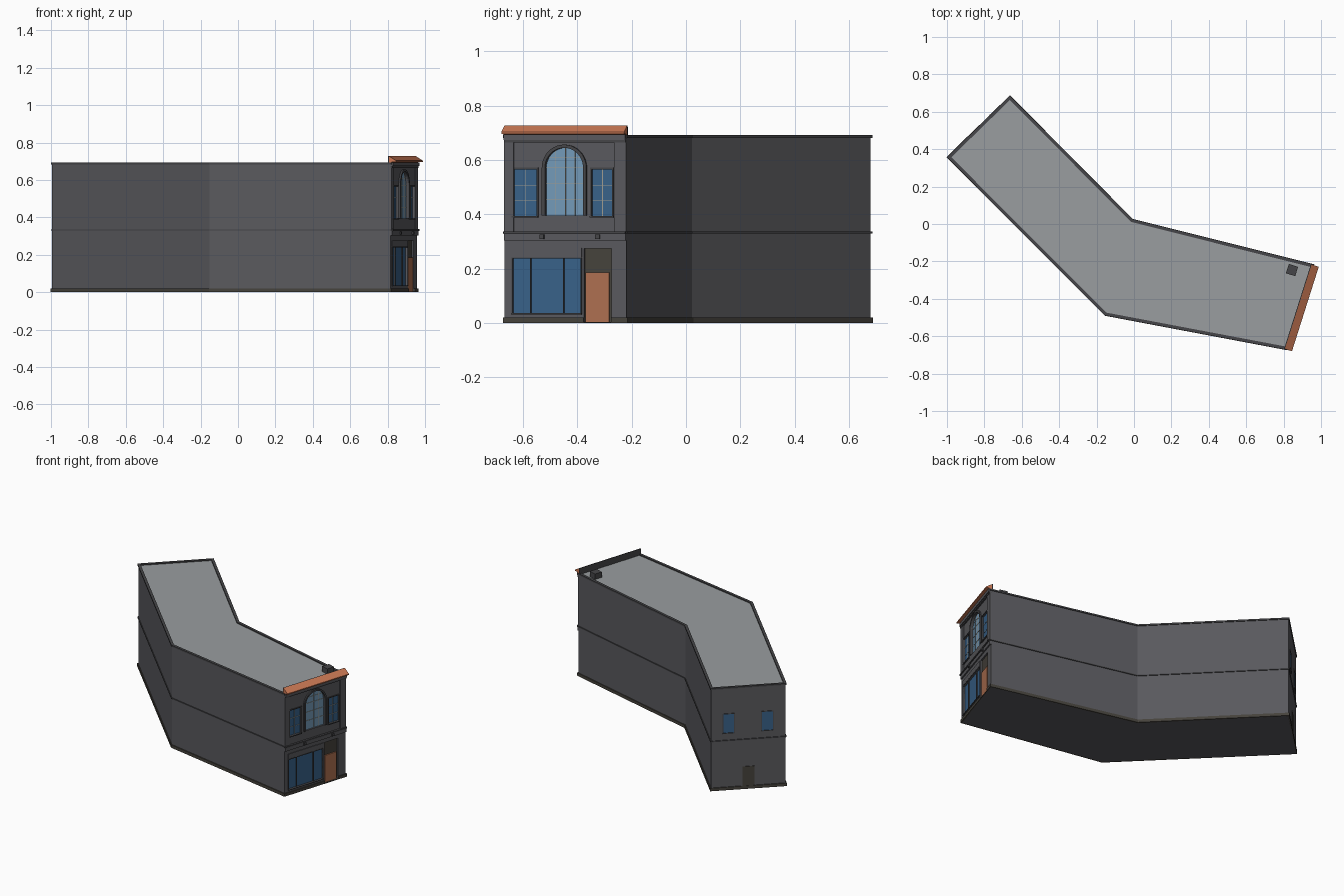
import bpy, bmesh, math
from mathutils import Vector, Matrix

if "Cube" in bpy.data.objects:
    bpy.data.objects.remove(bpy.data.objects["Cube"])

FOOT = [Vector(p) for p in [(-0.994, 0.357), (-0.153, -0.485), (0.815, -0.668),
                            (0.957, -0.22), (-0.01, 0.022), (-0.663, 0.68)]]

def mat(name, *c):
    m = bpy.data.materials.new(name)
    m.diffuse_color = (*c, 1)
    m.use_nodes = True
    m.node_tree.nodes["Principled BSDF"].inputs["Base Color"].default_value = m.diffuse_color
    return m

WALL = mat("wall_grey", .10, .10, .11)
TRIM = mat("trim_dark", .06, .06, .065)
ROOF = mat("roof_grey", .32, .34, .35)
BASE = mat("plinth_olive", .06, .055, .045)
GLASS = mat("glass_blue", .04, .12, .25)
PALE = mat("glass_pale", .17, .32, .48)
TILE = mat("terracotta", .60, .19, .09)
WOOD = mat("door_brown", .42, .16, .08)
BAR = mat("muntin_tan", .35, .33, .28)

def finish(name, bm, m, matrix=None):
    bmesh.ops.recalc_face_normals(bm, faces=bm.faces)
    me = bpy.data.meshes.new(name)
    bm.to_mesh(me)
    bm.free()
    o = bpy.data.objects.new(name, me)
    if matrix:
        o.matrix_world = matrix
    bpy.context.collection.objects.link(o)
    me.materials.append(m)
    return o

def extrude(name, pts, vec, m, matrix=None):
    bm = bmesh.new()
    f = bm.faces.new([bm.verts.new(p) for p in pts])
    r = bmesh.ops.extrude_face_region(bm, geom=[f], use_keep_orig=True)
    bmesh.ops.translate(bm, vec=vec, verts=[v for v in r["geom"] if isinstance(v, bmesh.types.BMVert)])
    return finish(name, bm, m, matrix)

def offset(d):
    # footprint moved outwards by d with mitred corners
    out = []
    for i, p in enumerate(FOOT):
        a, b = (p - FOOT[i - 1]).normalized(), (FOOT[(i + 1) % 6] - p).normalized()
        na, nb = Vector((a.y, -a.x)), Vector((b.y, -b.x))
        out.append(p + (na + nb) * d / (1 + na.dot(nb)))
    return out

def slab(name, d, z0, z1, m):
    return extrude(name, [(*p, z0) for p in offset(d)], (0, 0, z1 - z0), m)

def ring(name, di, do, z0, z1, m):
    bm = bmesh.new()
    loops = [[bm.verts.new((*p, z)) for p in offset(d)]
             for d, z in [(di, z0), (do, z0), (do, z1), (di, z1)]]
    for k in range(4):
        a, b = loops[k], loops[(k + 1) % 4]
        for i in range(6):
            j = (i + 1) % 6
            bm.faces.new((a[i], a[j], b[j], b[i]))
    return finish(name, bm, m)

def wall_frame(a, b):
    # local x runs along the wall, local -y points outwards
    d = b - a
    return Matrix.Translation((*a, 0)) @ Matrix.Rotation(math.atan2(d.y, d.x), 4, 'Z'), d.length

FRONT, L = wall_frame(FOOT[2], FOOT[3])
REAR, LR = wall_frame(FOOT[5], FOOT[0])

def box(name, u0, u1, z0, z1, d0, d1, m, fr=FRONT):
    return extrude(name, [(u0, -d0, z0), (u1, -d0, z0), (u1, -d0, z1), (u0, -d0, z1)],
                   (0, d0 - d1, 0), m, fr)

def arch_pts(c, r, z0, zs, d, n=20):
    return ([(c + r, -d, z0)] +
            [(c + r * math.cos(math.pi * i / n), -d, zs + r * math.sin(math.pi * i / n)) for i in range(n + 1)] +
            [(c - r, -d, z0)])

def cut(target, cutter):
    cutter.hide_render = True
    mod = target.modifiers.new("cut", 'BOOLEAN')
    mod.operation, mod.solver, mod.object = 'DIFFERENCE', 'EXACT', cutter
    bpy.context.view_layer.update()
    bpy.context.view_layer.objects.active = target
    bpy.ops.object.modifier_apply(modifier=mod.name)

def frame(name, u0, u1, z0, z1, w, d0, d1, fr=FRONT):
    box(name + "_sill", u0 - w, u1 + w, z0 - w, z0, d0, d1 + .003, TRIM, fr)
    box(name + "_head", u0 - w, u1 + w, z1, z1 + w, d0, d1, TRIM, fr)
    box(name + "_jamb_left", u0 - w, u0, z0, z1, d0, d1, TRIM, fr)
    box(name + "_jamb_right", u1, u1 + w, z0, z1, d0, d1, TRIM, fr)

# Main body with bands, roof and coping
body = slab("building_body", 0, 0, .682, WALL)
plinth = ring("plinth", -.004, .006, 0, .02, BASE)
ring("string_course", -.004, .005, .329, .336, TRIM)
slab("flat_roof", -.008, .67, .685, ROOF)
ring("coping", -.012, .005, .682, .692, TRIM)

# Openings in the street front
SHOP, DOOR = (.031, .294), (.307, .412)
SIDES = [(.035, .124), (.337, .416)]
C, R, SPRING, SILL = .232, .074, .571, .395
cutters = [box("cut_shop", *SHOP, .036, .238, -.015, .05, WALL),
           box("cut_door", *DOOR, .004, .275, -.015, .05, WALL),
           extrude("cut_arch", arch_pts(C, R, SILL, SPRING, -.015), (0, -.065, 0), WALL, FRONT)]
cutters += [box("cut_side", *s, .394, .566, -.012, .05, WALL) for s in SIDES]
for c in cutters:
    cut(body, c)
cut(plinth, cutters[1])
for c in cutters:
    bpy.data.objects.remove(c)

# Shop window and doorway
box("shop_glass", *SHOP, .036, .238, -.016, -.010, GLASS)
for u in (.098, .226):
    box("shop_mullion", u - .002, u + .002, .036, .238, -.012, -.003, TRIM)
frame("shop_frame", *SHOP, .036, .238, .004, -.01, .004)
box("shop_fascia", .027, .298, .243, .277, -.005, .004, WALL)
box("door_transom", *DOOR, .18, .275, -.016, -.010, BASE)
box("doorway_back", *DOOR, .004, .18, -.016, -.012, BASE)
box("front_door", .311, .402, .004, .185, -.014, -.002, WOOD)

# Upper side windows
for i, (a, b) in enumerate(SIDES):
    n = "side_window_%d" % (i + 1)
    box(n + "_glass", a, b, .394, .566, -.013, -.007, GLASS)
    frame(n + "_frame", a, b, .394, .566, .006, -.01, .005)
    m = (a + b) / 2
    box(n + "_bar_v", m - .001, m + .001, .394, .566, -.008, -.005, BAR)
    for z in (.45, .508):
        box(n + "_bar_h", a, b, z - .001, z + .001, -.008, -.005, BAR)

# Central arched window
extrude("arch_glass", arch_pts(C, R, SILL, SPRING, -.010), (0, .006, 0), PALE, FRONT)
for k in (-1, 0, 1):
    u = C + k * R / 2
    top = SPRING + math.sqrt(R * R - (u - C) ** 2)
    box("arch_bar_v", u - .001, u + .001, SILL, top, -.011, -.008, BAR)
for z in (.455, .513, .571, .61):
    w = R if z <= SPRING else math.sqrt(R * R - (z - SPRING) ** 2)
    box("arch_bar_h", C - w, C + w, z - .001, z + .001, -.011, -.008, BAR)
bm = bmesh.new()
loops = [[bm.verts.new(p) for p in arch_pts(C, r, SILL, SPRING, d)]
         for r, d in [(R, -.01), (R, .009), (R + .012, .009), (R + .012, -.01)]]
for k in range(4):
    a, b = loops[k], loops[(k + 1) % 4]
    for i in range(len(a) - 1):
        bm.faces.new((a[i], a[i + 1], b[i + 1], b[i]))
for e in (0, -1):
    bm.faces.new([l[e] for l in loops])
finish("arch_surround", bm, TRIM, FRONT)

# Pilasters, band, brackets and cornice
box("pilaster_left", 0, .037, .336, .666, -.004, .006, WALL)
box("pilaster_right", .424, L, .336, .666, -.004, .006, WALL)
box("front_band", 0, L, .303, .330, -.004, .008, WALL)
box("front_ledge", 0, L, .328, .337, -.004, .014, TRIM)
for u in (.148, .363):
    box("bracket", u - .008, u + .008, .309, .325, 0, .016, TRIM)
box("cornice_lower", 0, L, .664, .674, -.004, .009, TRIM)
box("cornice_upper", 0, L, .674, .694, -.004, .014, WALL)

# Sloping tile canopy along the top of the front
prof = [(-.008, .728), (.032, .703), (.032, .696), (.014, .697), (-.008, .69)]
extrude("tile_canopy", [(-.003, -d, z) for d, z in prof], (L + .004, 0, 0), TILE, FRONT)
box("canopy_back", -.003, L + .001, .685, .728, -.012, -.008, TRIM)

# Roof vent
box("roof_vent", .385, .437, .68, .722, -.125, -.073, TRIM)

# Rear windows and door
for t in (.235, .755):
    u = t * LR
    box("rear_window_glass", u - .033, u + .033, .385, .51, -.002, .002, GLASS, REAR)
    frame("rear_window_frame", u - .033, u + .033, .385, .51, .004, -.002, .004, REAR)
box("rear_door", .42 * LR, .58 * LR, .02, .15, -.002, .004, BASE, REAR)
